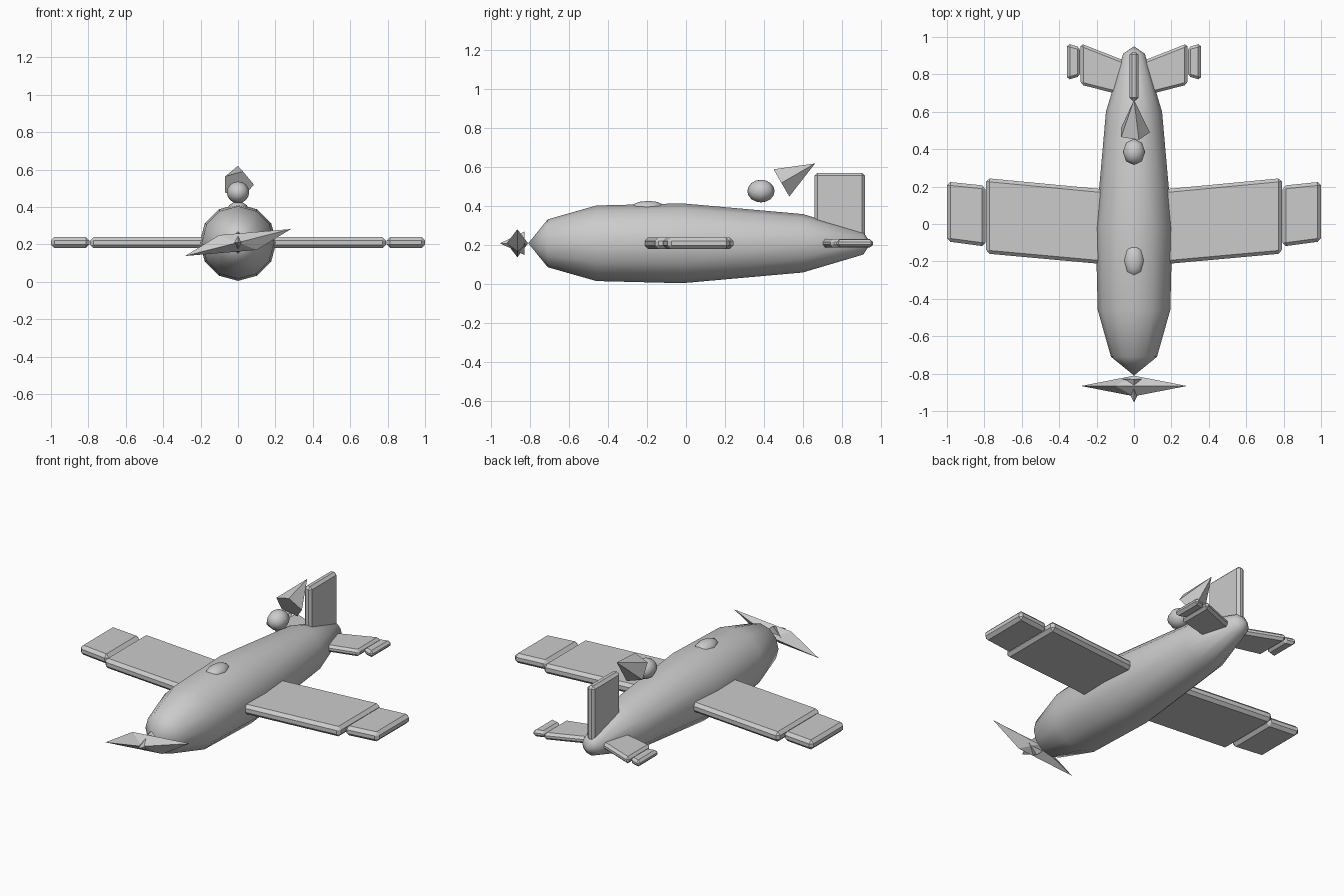
import bpy, bmesh, math
from mathutils import Vector, Matrix

if "Cube" in bpy.data.objects:
    bpy.data.objects.remove(bpy.data.objects["Cube"])

Z = 0.21  # height of the fuselage axis


def make(name, bm, smooth=False):
    bmesh.ops.recalc_face_normals(bm, faces=bm.faces[:])
    for f in bm.faces:
        f.smooth = smooth
    me = bpy.data.meshes.new(name)
    bm.to_mesh(me)
    bm.free()
    ob = bpy.data.objects.new(name, me)
    bpy.context.collection.objects.link(ob)
    return ob


def panel(name, outline, axis, centre, half, bevel, mirror=True):
    """Chamfered slab: 2D outline extruded along z (axis 2) or x (axis 0)."""
    bm = bmesh.new()
    rings = []
    for h in (centre - half, centre + half):
        rings.append([bm.verts.new((a, b, h) if axis == 2 else (h, a, b)) for a, b in outline])
    bm.faces.new(rings[0])
    bm.faces.new(rings[1])
    n = len(outline)
    for i in range(n):
        j = (i + 1) % n
        bm.faces.new((rings[0][i], rings[0][j], rings[1][j], rings[1][i]))
    ob = make(name, bm)
    b = ob.modifiers.new("chamfer", 'BEVEL')
    b.width, b.segments = bevel, 1
    if mirror:
        ob.modifiers.new("mirror", 'MIRROR')
    return ob


def ellipsoid(name, centre, radii, u, v):
    bm = bmesh.new()
    bmesh.ops.create_uvsphere(bm, u_segments=u, v_segments=v, radius=1)
    bmesh.ops.transform(bm, verts=bm.verts,
                        matrix=Matrix.Translation(centre) @ Matrix.Diagonal((*radii, 1)))
    return make(name, bm, True)


def cone(name, base, tip, radius, sides):
    """Pyramid from a base centre to a tip, both in the x = 0 plane."""
    base, tip = Vector(base), Vector(tip)
    d = (tip - base).normalized()
    u = Vector((1, 0, 0))
    v = d.cross(u)
    bm = bmesh.new()
    ring = [bm.verts.new(base + radius * (math.cos(t) * u + math.sin(t) * v))
            for t in (2 * math.pi * i / sides for i in range(sides))]
    top = bm.verts.new(tip)
    bm.faces.new(ring)
    for i in range(sides):
        bm.faces.new((ring[i], ring[(i + 1) % sides], top))
    return make(name, bm)


# Fuselage: 12-sided lathe along y
profile = [(-0.71, 0.123), (-0.46, 0.194), (-0.02, 0.205), (0.6, 0.15), (0.91, 0.058)]
bm = bmesh.new()
rings = [[bm.verts.new((r * math.cos(k * math.pi / 6), y, Z + r * math.sin(k * math.pi / 6)))
          for k in range(12)] for y, r in profile]
nose, tail = bm.verts.new((0, -0.81, Z)), bm.verts.new((0, 0.95, Z))
for k in range(12):
    j = (k + 1) % 12
    for a, b in zip(rings, rings[1:]):
        bm.faces.new((a[k], a[j], b[j], b[k]))
    bm.faces.new((nose, rings[0][j], rings[0][k]))
    bm.faces.new((tail, rings[-1][k], rings[-1][j]))
make("fuselage", bm, True)

# Wings, wing tips, tailplane and its tips
panel("wings", [(0.05, -0.225), (0.79, -0.158), (0.79, 0.245), (0.05, 0.175)], 2, Z, 0.03, 0.018)
panel("wing_tips", [(0.795, -0.12), (1.0, -0.093), (1.0, 0.226), (0.795, 0.205)], 2, Z, 0.029, 0.018)
panel("tailplane", [(0.03, 0.68), (0.285, 0.745), (0.285, 0.965), (0.03, 0.865)], 2, Z, 0.021, 0.014)
panel("tailplane_tips", [(0.288, 0.79), (0.357, 0.77), (0.357, 0.965), (0.288, 0.945)], 2, Z, 0.02, 0.014)

# Tail fin
panel("tail_fin", [(0.66, 0.24), (0.92, 0.24), (0.92, 0.572), (0.66, 0.572)], 0, 0, 0.025, 0.015, False)

# Canopy bump and pilot head with pointed scarf
ellipsoid("canopy", (0, -0.195, 0.39), (0.055, 0.09, 0.038), 8, 6)
ellipsoid("pilot_head", (0, 0.385, 0.478), (0.06, 0.07, 0.058), 8, 8)
cone("scarf", (0, 0.49, 0.52), (0, 0.663, 0.62), 0.085, 5)

# Propeller blades (skewed double pyramid) and spinner
bm = bmesh.new()
for p in ((0.283, 0, 0.072), (-0.1, 0, 0.04), (0, 0.055, 0)):
    for s in (1, -1):
        bm.verts.new((s * p[0], -0.866 + s * p[1], Z + s * p[2]))
bmesh.ops.convex_hull(bm, input=bm.verts[:])
make("propeller", bm)
cone("spinner", (0, -0.83, Z), (0, -0.955, Z), 0.06, 4)
